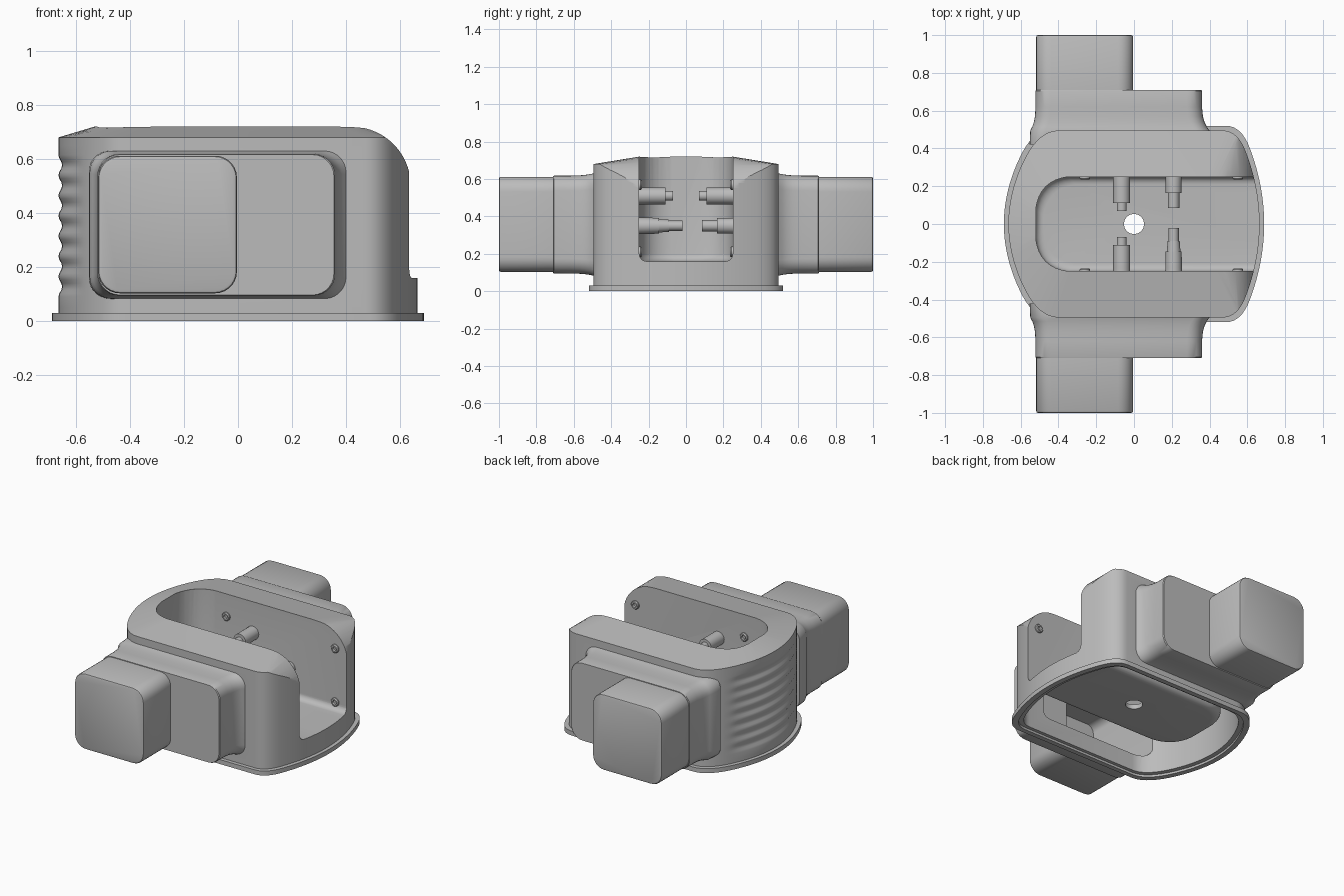
import bpy, bmesh, math
from mathutils import Matrix, Vector

cube = bpy.data.objects.get("Cube")
if cube:
    bpy.data.objects.remove(cube, do_unlink=True)

grey = bpy.data.materials.new("plain_grey")
grey.use_nodes = True
GREY = (0.5, 0.5, 0.5, 1)
grey.diffuse_color = GREY
grey.node_tree.nodes["Principled BSDF"].inputs["Base Color"].default_value = GREY


def finish(name, bm):
    bmesh.ops.recalc_face_normals(bm, faces=bm.faces)
    mesh = bpy.data.meshes.new(name)
    bm.to_mesh(mesh)
    bm.free()
    mesh.materials.append(grey)
    ob = bpy.data.objects.new(name, mesh)
    bpy.context.collection.objects.link(ob)
    return ob


def loft(name, rings):
    """Skin closed rings of equal length and cap both ends."""
    bm = bmesh.new()
    rows = [[bm.verts.new(p) for p in ring] for ring in rings]
    n = len(rows[0])
    for a, b in zip(rows, rows[1:]):
        for i in range(n):
            j = (i + 1) % n
            bm.faces.new((a[i], a[j], b[j], b[i]))
    bm.faces.new(rows[0])
    bm.faces.new(rows[-1])
    return finish(name, bm)


def combine(target, tool, operation):
    """Apply a boolean and discard the tool."""
    mod = target.modifiers.new("cut", "BOOLEAN")
    mod.operation, mod.solver, mod.object = operation, "EXACT", tool
    bpy.context.view_layer.objects.active = target
    bpy.ops.object.modifier_apply(modifier=mod.name)
    bpy.data.objects.remove(tool, do_unlink=True)


def smooth(ob, angle=32):
    bpy.ops.object.select_all(action="DESELECT")
    ob.select_set(True)
    bpy.context.view_layer.objects.active = ob
    bpy.ops.object.shade_smooth_by_angle(angle=math.radians(angle))


def bezier(a, b, c, steps=8):
    a, b, c = Vector(a), Vector(b), Vector(c)
    return [tuple(a.lerp(b, i / steps).lerp(b.lerp(c, i / steps), i / steps))
            for i in range(steps + 1)]


def rounded_rect(x0, x1, z0, z1, r, steps=7):
    corners = [(x1 - r, z1 - r), (x0 + r, z1 - r), (x0 + r, z0 + r), (x1 - r, z0 + r)]
    pts = []
    for k, (cx, cz) in enumerate(corners):
        for i in range(steps + 1):
            t = math.pi / 2 * (k + i / steps)
            pts.append((cx + r * math.cos(t), cz + r * math.sin(t)))
    return pts


# Footprint: bowed ends joined to straight sides by soft corners
def footprint():
    n = 12
    right = [(0.665 - y * y / 2, y) for y in (0.38 * i / n for i in range(-n, n + 1))]
    left = [(-0.665 + y * y / 1.38, y) for y in (0.36 * i / n for i in range(n, -n - 1, -1))]
    tr = bezier(right[-1], (0.55, 0.495), (0.47, 0.495))
    tl = bezier((-0.40, 0.495), (-0.497, 0.495), left[0])
    flip = lambda pts: [(x, -y) for x, y in reversed(pts)]
    return right + tr[1:] + tl[:-1] + left + flip(tl)[1:] + flip(tr)[:-1]


BASE = footprint()


def ring(z, sx=1.0, sy=None):
    sy = sx if sy is None else sy
    return [(x * sx, y * sy, z) for x, y in BASE]


# Grip ridges pressed into the left-hand end wall
def gripped(z):
    wave = 0.5 - 0.5 * math.cos(2 * math.pi * (z - 0.09) / 0.075)
    pts = []
    for x, y, h in ring(z):
        fade = max(0, 1 - (abs(y) / 0.36) ** 3) if x < -0.5 else 0
        pts.append((x + 0.014 * wave * fade, y, h))
    return pts


def shoulder(name, shrink):
    """Side profile with one rounded upper corner."""
    r = 0.22 - shrink
    arc = [(0.42 + r * math.sin(t), 0.5 + r * math.cos(t))
           for t in (math.pi / 2 * i / 14 for i in range(15))]
    prof = [(-1, -1), (-1, 0.9 if not shrink else 0.72 - shrink), (0.3, 0.9 if not shrink else 0.72 - shrink)]
    if not shrink:
        prof = [(-1, -1), (-1, 0.725), (0.3, 0.725)]
    prof += arc + [(1, 0.5), (1, -1)]
    return loft(name, [[(x, y, z) for x, z in prof] for y in (-1, 1)])


def slot(name, grow, floor):
    """Open-ended trough with a rounded inner end and filleted floor."""
    def level(z, g):
        x0, w, r = -0.52 - g, 0.25 + g, 0.17
        end = bezier((x0 + r, w), (x0 + 0.02, w - 0.02), (x0, w - r))
        pts = [(1, w)] + end + [(x, -y) for x, y in reversed(end)] + [(1, -w)]
        return [(x, y, z) for x, y in pts]
    rows = []
    for i in range(7):
        t = math.pi / 2 * i / 6
        rows.append(level(floor + 0.04 * (1 - math.sin(t)), grow - 0.04 * (1 - math.cos(t))))
    return loft(name, [level(1, grow)] + rows)


# Main housing
levels = [0.0, 0.05] + [0.09 + 0.075 * i / 6 for i in range(43)] + [0.65, 0.68]
housing = loft("housing", [gripped(z) if 0.08 < z < 0.63 else ring(z) for z in levels]
               + [ring(0.72, 0.8, 0.5)])
combine(housing, shoulder("shoulder_cutter", 0), "INTERSECT")
combine(housing, loft("base_flange", [ring(0, 1.036, 1.05), ring(0.03, 1.036, 1.05)]), "UNION")

# Side arms: a short wide block with a flared root and a long narrow block
FLARE = ((0.42, 0.045), (0.495, 0.04), (0.515, 0.025), (0.54, 0.013),
         (0.57, 0.005), (0.62, 0), (0.705, 0), (0.71, -0.005))
for s in (-1, 1):
    rings = []
    for y, g in FLARE:
        rect = rounded_rect(-0.521 - 0.7 * g, 0.36 + g, 0.095 - 0.3 * g, 0.618 + 0.3 * g, 0.08)
        rings.append([(x, s * y, z) for x, z in rect])
    combine(housing, loft("wide_arm", rings), "UNION")
    rings = []
    for y, g in ((0.47, 0), (0.99, 0), (0.997, -0.003), (1.0, -0.01)):
        rect = rounded_rect(-0.518 - g, -0.004 + g, 0.103 - g, 0.612 + g, 0.08)
        rings.append([(x, s * y, z) for x, z in rect])
    combine(housing, loft("long_arm", rings), "UNION")

# Hollow the underside around the trough, then the arms
hollow = loft("hollow_cutter", [ring(-0.1, 0.94), ring(0.64, 0.94), ring(0.685, 0.78, 0.5)])
combine(hollow, shoulder("hollow_shoulder", 0.035), "INTERSECT")
combine(hollow, slot("trough_wall", 0.03, 0.13), "DIFFERENCE")
combine(housing, hollow, "DIFFERENCE")
combine(housing, loft("rim_step", [ring(-0.1, 0.985), ring(0.015, 0.985)]), "DIFFERENCE")
for s in (-1, 1):
    for x1, depth in ((0.33, 0.68), (-0.035, 0.97)):
        rect = rounded_rect(-0.49, x1, 0.13, 0.585, 0.05)
        tool = loft("arm_hollow", [[(x, s * y, z) for x, z in rect] for y in (0.30, depth)])
        combine(housing, tool, "DIFFERENCE")
combine(housing, slot("trough_cutter", 0, 0.16), "DIFFERENCE")

# Round drain hole in the trough floor
circle = [(0.053 * math.cos(t), 0.053 * math.sin(t))
          for t in (2 * math.pi * i / 32 for i in range(32))]
combine(housing, loft("hole_cutter", [[(x, y, z) for x, y in circle] for z in (0.05, 0.3)]),
        "DIFFERENCE")
smooth(housing)


# Turned parts on the trough walls
def turned(name, x, z, profile, sides=24):
    rings = [[(x + r * math.cos(t), y, z + r * math.sin(t))
              for t in (2 * math.pi * i / sides for i in range(sides))] for y, r in profile]
    smooth(loft(name, rings))


for s in (-1, 1):
    steps = [(0.26, 0.045), (0.11, 0.045), (0.11, 0.026), (0.07, 0.026)]
    turned("upper_peg", -0.065, 0.51, [(s * y, r) for y, r in steps])
    for x in (-0.26, 0.55):
        for z in (0.21, 0.57):
            boss = [(0.30, 0.028), (0.242, 0.028), (0.236, 0.023), (0.236, 0.014), (0.26, 0.012)]
            turned("screw_boss", x, z, [(s * y, r) for y, r in boss])
turned("lower_peg_back", 0.21, 0.35,
       [(0.26, 0.042), (0.165, 0.042), (0.165, 0.03), (0.085, 0.03)])
turned("lower_peg_front", 0.21, 0.35,
       [(-0.26, 0.045), (-0.145, 0.042), (-0.145, 0.036), (-0.09, 0.032),
        (-0.09, 0.027), (-0.02, 0.027)])
